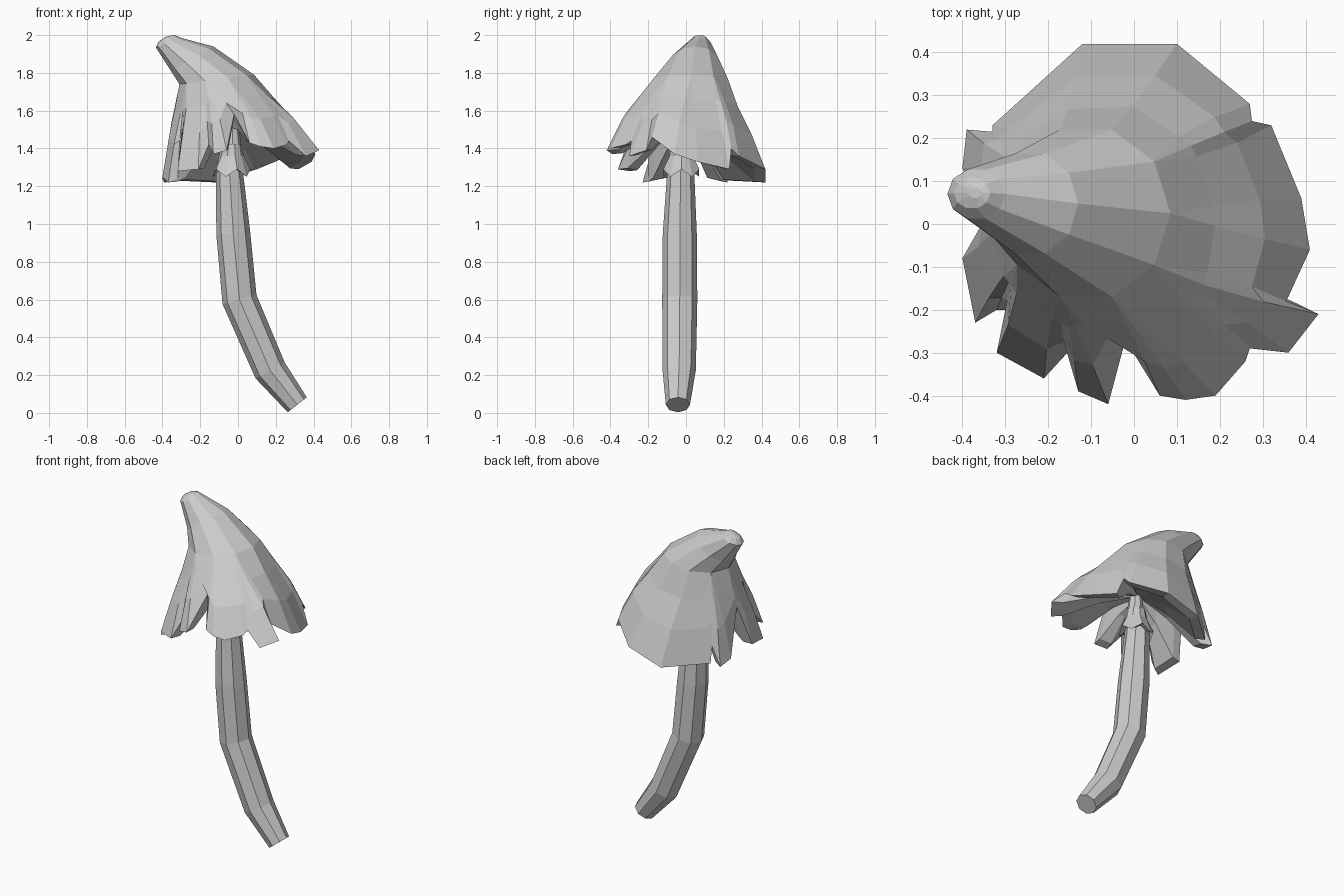
import bpy, bmesh, math
from mathutils import Vector

cube = bpy.data.objects.get("Cube")
if cube:
    bpy.data.objects.remove(cube, do_unlink=True)

grey = bpy.data.materials.new("plain grey")
grey.use_nodes = True
tone = (0.6, 0.6, 0.6, 1)
grey.diffuse_color = tone
grey.node_tree.nodes["Principled BSDF"].inputs["Base Color"].default_value = tone


def loft(name, rings):
    """Skin a list of closed rings, cap both ends and weld shared points."""
    mesh = bpy.data.meshes.new(name)
    bm = bmesh.new()
    loops = [[bm.verts.new(p) for p in ring] for ring in rings]
    for low, high in zip(loops, loops[1:]):
        for i in range(len(low)):
            j = (i + 1) % len(low)
            bm.faces.new((low[i], low[j], high[j], high[i]))
    bm.faces.new(loops[0])
    bm.faces.new(loops[-1])
    bmesh.ops.remove_doubles(bm, verts=bm.verts, dist=0.0005)
    bmesh.ops.recalc_face_normals(bm, faces=bm.faces)
    bm.to_mesh(mesh)
    bm.free()
    mesh.materials.append(grey)
    obj = bpy.data.objects.new(name, mesh)
    bpy.context.collection.objects.link(obj)
    return obj


def tube(name, path, sides=8):
    """Tube along (x, z, radius, y) stations, each ring square to the path."""
    centres = [Vector((x, y, z)) for x, z, r, y in path]
    rings = []
    for k, (x, z, r, y) in enumerate(path):
        ahead = centres[min(k + 1, len(path) - 1)] - centres[max(k - 1, 0)]
        across = Vector((0, 1, 0)).cross(ahead).normalized()
        ring = []
        for s in range(sides):
            a = math.tau * s / sides
            ring.append(centres[k] + across * r * math.cos(a) + Vector((0, r * math.sin(a), 0)))
        rings.append(ring)
    return loft(name, rings)


# Bent stem, narrowing where it enters the cap
tube("stem", [(.314, .043, .064, -.043), (.17, .225, .088, -.036), (.008, .6, .093, -.033),
              (-.025, .95, .09, -.033), (-.045, 1.27, .072, -.028),
              (-.03, 1.4, .05, -.025), (-.03, 1.52, .035, -.02)])

# Small ragged collar below the cap
collar = []
for z, r, ragged in ((1.42, .055, 0), (1.36, .065, 0), (1.27, .1, .02), (1.28, .07, .01), (1.38, .05, 0)):
    collar.append([(-.035 + r * math.cos(a), -.025 + r * math.sin(a), z + ragged * (-1) ** s)
                   for s, a in ((s, math.tau * s / 10) for s in range(10))])
loft("collar", collar)

# Cap rim, counter-clockwise: broad lobes separated by notches
rim = [Vector(p) for p in (
    (.41, -.06, 1.37), (.39, .06, 1.33), (.32, .23, 1.29),
    (.275, .24, 1.4), (.27, .28, 1.36), (.1, .42, 1.29), (-.12, .42, 1.22), (-.33, .23, 1.23),
    (-.33, .215, 1.33), (-.39, .22, 1.22), (-.4, .13, 1.24),
    (-.35, .0, 1.5), (-.4, -.08, 1.25), (-.37, -.23, 1.22), (-.32, -.2, 1.24),
    (-.3, -.2, 1.38), (-.32, -.3, 1.28), (-.21, -.36, 1.29),
    (-.155, -.3, 1.42), (-.13, -.39, 1.37), (-.06, -.42, 1.39),
    (-.02, -.27, 1.58), (.06, -.4, 1.43), (.12, -.41, 1.41), (.19, -.4, 1.4), (.26, -.32, 1.42),
    (.27, -.29, 1.44), (.36, -.3, 1.36), (.43, -.21, 1.39), (.355, -.18, 1.46))]


def tilted_ring(left, right, front, back, sides=10):
    """Slanted faceted oval; each rim point takes its nearest corner."""
    ring = []
    for p in rim:
        a = math.tau / sides * round(math.atan2(p.y, p.x) * sides / math.tau)
        t = (1 + math.cos(a)) / 2
        ring.append(Vector((left[0] + (right[0] - left[0]) * t,
                            (front + back) / 2 + (back - front) / 2 * math.sin(a),
                            left[1] + (right[1] - left[1]) * t)))
    return ring


# Leaning crown of the cap with a rounded tip
crown = [tilted_ring((-.385, 1.99), (-.355, 1.998), .06, .085),
         tilted_ring((-.42, 1.965), (-.335, 2), .035, .11),
         tilted_ring((-.435, 1.935), (-.3, 1.985), .01, .13),
         tilted_ring((-.355, 1.81), (-.13, 1.94), -.075, .17),
         tilted_ring((-.31, 1.74), (.085, 1.79), -.18, .23)]

# Panels fan from the shoulder to the rim; the folds deepen on the way down
shoulder = crown[-1]
count = len(rim)
soft = [(rim[i - 1] + p + rim[(i + 1) % count]) / 3 for i, p in enumerate(rim)]
panels = []
for t, smoothing, lift in ((.35, 1, .02), (.7, .4, .04)):
    panels.append([a.lerp(p.lerp(s, smoothing), t) + Vector((0, 0, lift))
                   for a, p, s in zip(shoulder, rim, soft)])

# Hollow underside: thick lip, inner wall and a closed throat round the stem
throat = Vector((-.05, -.02, 1.52))
lip = [p + Vector((-p.x * .14, -p.y * .14, .005)) for p in rim]
inner = [p.lerp(throat, .5) + Vector((0, 0, .02)) for p in lip]
top = [p.lerp(throat, .9) for p in lip]
loft("cap", crown + panels + [rim, lip, inner, top])
